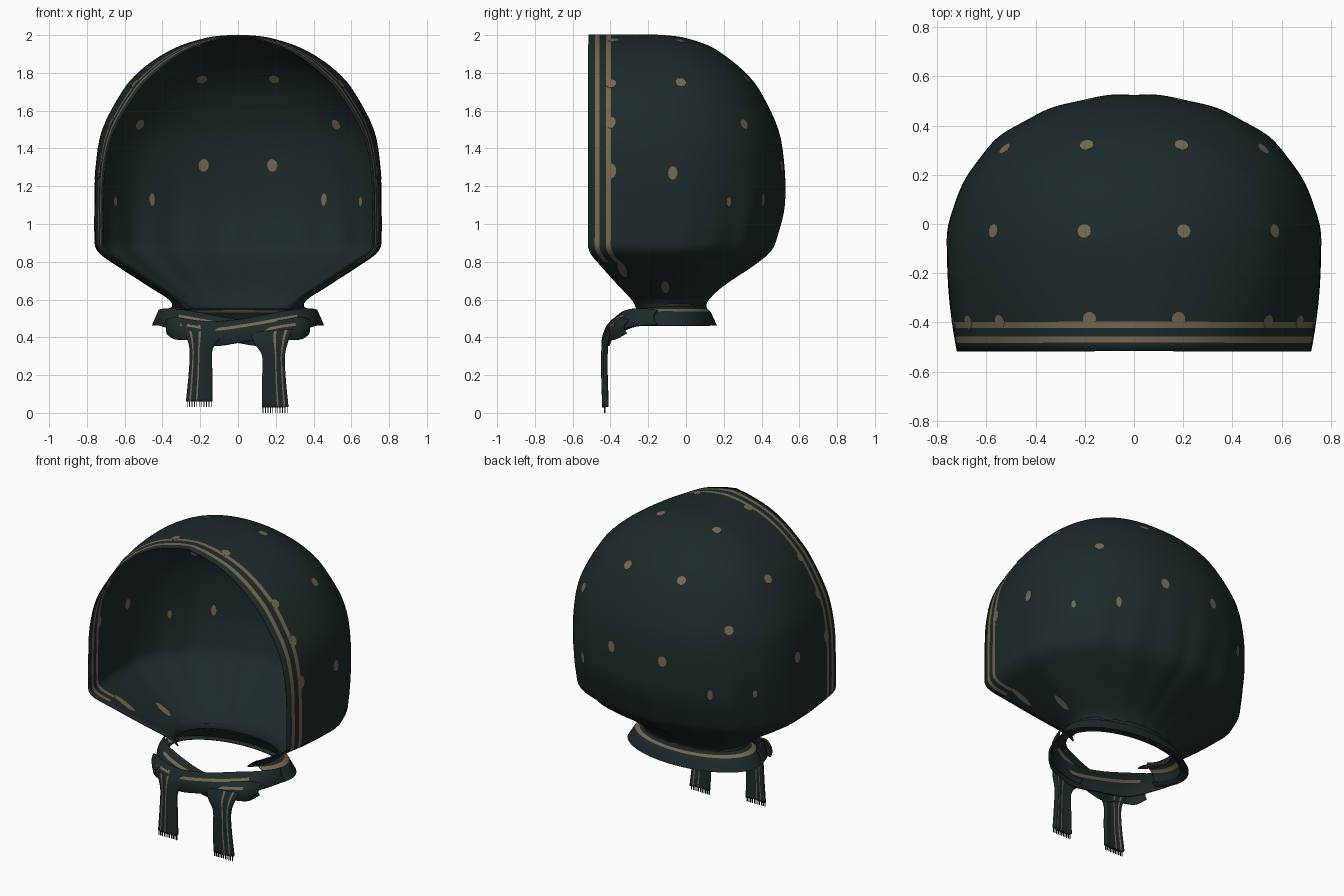
import bpy, bmesh, math
from mathutils import Vector, Matrix
from mathutils.bvhtree import BVHTree

if "Cube" in bpy.data.objects:
    bpy.data.objects.remove(bpy.data.objects["Cube"])


def material(name, rgb):
    m = bpy.data.materials.new(name)
    m.diffuse_color = (*rgb, 1)
    m.use_nodes = True
    m.node_tree.nodes["Principled BSDF"].inputs["Base Color"].default_value = m.diffuse_color
    return m


CLOTH = material("dark teal cloth", (0.0125, 0.0225, 0.0225))
TAN = material("tan print", (0.18, 0.14, 0.08))


def finish(name, bm, thickness=0, mats=(CLOTH, TAN)):
    me = bpy.data.meshes.new(name)
    bm.to_mesh(me)
    bm.free()
    ob = bpy.data.objects.new(name, me)
    bpy.context.collection.objects.link(ob)
    for m in mats:
        me.materials.append(m)
    bpy.ops.object.select_all(action='DESELECT')
    ob.select_set(True)
    bpy.context.view_layer.objects.active = ob
    bpy.ops.object.shade_smooth_by_angle(angle=math.radians(50))
    if thickness:
        s = ob.modifiers.new("cloth thickness", 'SOLIDIFY')
        s.thickness, s.offset = thickness, 0
    return ob


def sheet(name, rows, stripe=lambda i, j: False, thickness=0.008):
    """Grid of quads through rows of points; stripe(row, column) picks tan faces."""
    bm = bmesh.new()
    vs = [[bm.verts.new(p) for p in r] for r in rows]
    for i in range(len(rows) - 1):
        for j in range(len(rows[0]) - 1):
            f = bm.faces.new((vs[i][j], vs[i][j + 1], vs[i + 1][j + 1], vs[i + 1][j]))
            f.material_index = int(stripe(i, j))
    bmesh.ops.remove_doubles(bm, verts=bm.verts, dist=1e-4)
    return finish(name, bm, thickness)


def smooth(table, n):
    """Catmull-Rom interpolation of a list of equal-length tuples."""
    out = []
    for k in range(len(table) - 1):
        a, b, c, d = (table[min(max(k + o, 0), len(table) - 1)] for o in (-1, 0, 1, 2))
        for s in range(n):
            t = s / n
            out.append(tuple(0.5 * (2 * q + (r - p) * t + (2 * p - 5 * q + 4 * r - w) * t * t
                             + (3 * q - p - 3 * r + w) * t ** 3) for p, q, r, w in zip(a, b, c, d)))
    out.append(tuple(table[-1]))
    return out


# Hood: (height, half width, half width at front edge, back y, front y)
HOOD = [(0.55, .34, .25, .10, -.26), (0.60, .36, .31, .115, -.285), (0.68, .48, .43, .20, -.36),
        (0.78, .635, .58, .345, -.45), (0.86, .74, .70, .44, -.512), (0.95, .755, .715, .478, -.517),
        (1.10, .755, .715, .515, -.517), (1.30, .75, .705, .517, -.517), (1.50, .715, .655, .485, -.517),
        (1.70, .61, .535, .39, -.517), (1.80, .525, .44, .31, -.517), (1.88, .42, .34, .215, -.517),
        (1.94, .305, .23, .12, -.517), (1.98, .175, .10, 0, -.517), (1.993, .09, .03, -.08, -.517),
        (1.998, 0, 0, -.15, -.517)]
EDGE = [0, .035, .06, .095, .12]      # stripe borders, measured from the front edge
ARC = 48


def hood_row(z, w, wf, back, front):
    yc = min(-.12, back - .05)
    ys = [front + e for e in EDGE]
    ys += [ys[-1] + (yc - ys[-1]) * k / 6 for k in range(1, 6)]
    half = [(w + (wf - w) * ((yc - y) / (yc - front)) ** 2, y) for y in ys]
    fade = max(0, min((z - .5) / .25, (1.4 - z) / .6, 1))
    for k in range(ARC + 1):
        a = math.pi / 2 * k / ARC
        r = 1 + fade * (.014 * math.sin(18 * a) * math.sin(a) + .008 * math.sin(10 * a))  # gathered pleats
        half.append((r * w * max(0, math.cos(a)) ** .92, yc + r * (back - yc) * math.sin(a) ** .92))
    half = [Vector((x, y, z)) for x, y in half]
    return half + [Vector((-p.x, p.y, p.z)) for p in half[-2::-1]]


rows = [hood_row(*r) for r in smooth(HOOD, 4)]
last = len(rows[0]) - 2
hood = sheet("hood", rows, lambda i, j: rows[i][0].z > .8 and j in (1, 3, last - 1, last - 3))

# Printed dots: thin plates through the hood, showing on both sides
# (x, y, z, half width, half height)
bm = bmesh.new()
bm.from_mesh(hood.data)
tree = BVHTree.FromBMesh(bm)
bm.free()
R = .028
DOTS = [(.19, .31, 1.76, R, R), (.51, .29, 1.52, R, R), (.20, -.03, 1.96, R, R), (.56, -.03, 1.74, R, R),
        (.18, .49, 1.31, R, .034), (.45, .39, 1.13, .016, .034), (.62, .20, 1.12, .014, .025),
        (.75, -.07, 1.27, .025, .036), (.18, -.385, 1.97, R, R), (.52, -.39, 1.72, R, R),
        (.66, -.395, 1.53, R, .033), (.72, -.395, 1.28, R, .04), (.47, -.11, .66, .022, .06),
        (.60, -.34, .74, .022, .08)]
bm = bmesh.new()
for x, y, z, rw, rh in DOTS:
    for side in (1, -1):
        loc, nor, _, _ = tree.find_nearest(Vector((side * x, y, z)))
        turn = nor.to_track_quat('Z', 'Y').to_matrix().to_4x4()
        turn.translation = loc
        bmesh.ops.create_cone(bm, cap_ends=True, segments=12, radius1=1, radius2=1, depth=.0099,
                              matrix=turn @ Matrix.Diagonal((rw, rh, 1, 1)))
finish("printed_dots", bm, mats=(TAN,))

# Flared collar round the neck, open at the front: (height, x radius, y radius)
COLLAR = [(.58, .345, .205), (.56, .345, .205), (.546, .375, .212), (.535, .405, .226),
          (.512, .42, .237), (.465, .452, .26), (.465, .40, .22)]
rows = []
for z, rx, ry in COLLAR:
    angles = [math.radians(-35 + 250 * k / 60) for k in range(61)]
    rows.append([(rx * math.cos(a), -.1 + ry * math.sin(a), z) for a in angles])
sheet("neck_collar", rows, lambda i, j: i == 2)


def ribbon(name, pairs, stripe, side=1, shift=(0, 0, 0), bulge=.02, thickness=.01):
    """Strip of cloth between two edges, pairs = (x, y, z, x, y, z) along its length."""
    rows = []
    for p in smooth(pairs, 6):
        a, b = Vector(p[:3]), Vector(p[3:])
        row = [a.lerp(b, k / 16) + Vector((0, -bulge * math.sin(math.pi * k / 16), 0)) for k in range(17)]
        rows.append([(side * (q.x + shift[0]), q.y + shift[1], q.z + shift[2]) for q in row])
    return sheet(name, rows, stripe, thickness)


# Knot: two bands crossing in front, each ending in a soft fold
BAND = [(.415, -.15, .545, .45, -.15, .467), (.36, -.26, .55, .39, -.29, .455),
        (.23, -.33, .535, .26, -.39, .41), (.05, -.375, .50, .05, -.415, .38),
        (-.12, -.395, .48, -.12, -.425, .355), (-.24, -.39, .49, -.24, -.42, .385),
        (-.33, -.36, .505, -.33, -.385, .39), (-.38, -.32, .49, -.375, -.33, .42)]
ribbon("knot_band_front", BAND, lambda i, j: j in (4, 5) and 8 < i < 34, 1)
ribbon("knot_band_back", BAND, lambda i, j: j in (4, 5) and 8 < i < 34, -1, (0, .016, 0))

# Hanging tails with a fringe at the hem
TAIL = [(.06, -.405, .42, .29, -.395, .44), (.09, -.425, .365, .265, -.42, .38),
        (.13, -.43, .30, .245, -.425, .30), (.13, -.43, .18, .25, -.425, .18),
        (.13, -.425, .03, .265, -.42, .03)]
for label, side, lift in (("right", 1, 0), ("left", -1, .03)):
    dx = .008 if side < 0 else 0
    ribbon(label + "_tail", TAIL, lambda i, j: j in (9, 13), side, (dx, 0, lift), .01, .022)
    bm = bmesh.new()
    for k in range(11):
        x = .133 + dx + .0128 * k
        res = bmesh.ops.create_cube(bm, size=1)
        for v in res['verts']:
            v.co = Vector((side * (x + v.co.x * .004), -.43 + v.co.y * .006, .018 + lift + v.co.z * .036))
    finish(label + "_fringe", bm, mats=(CLOTH,))
